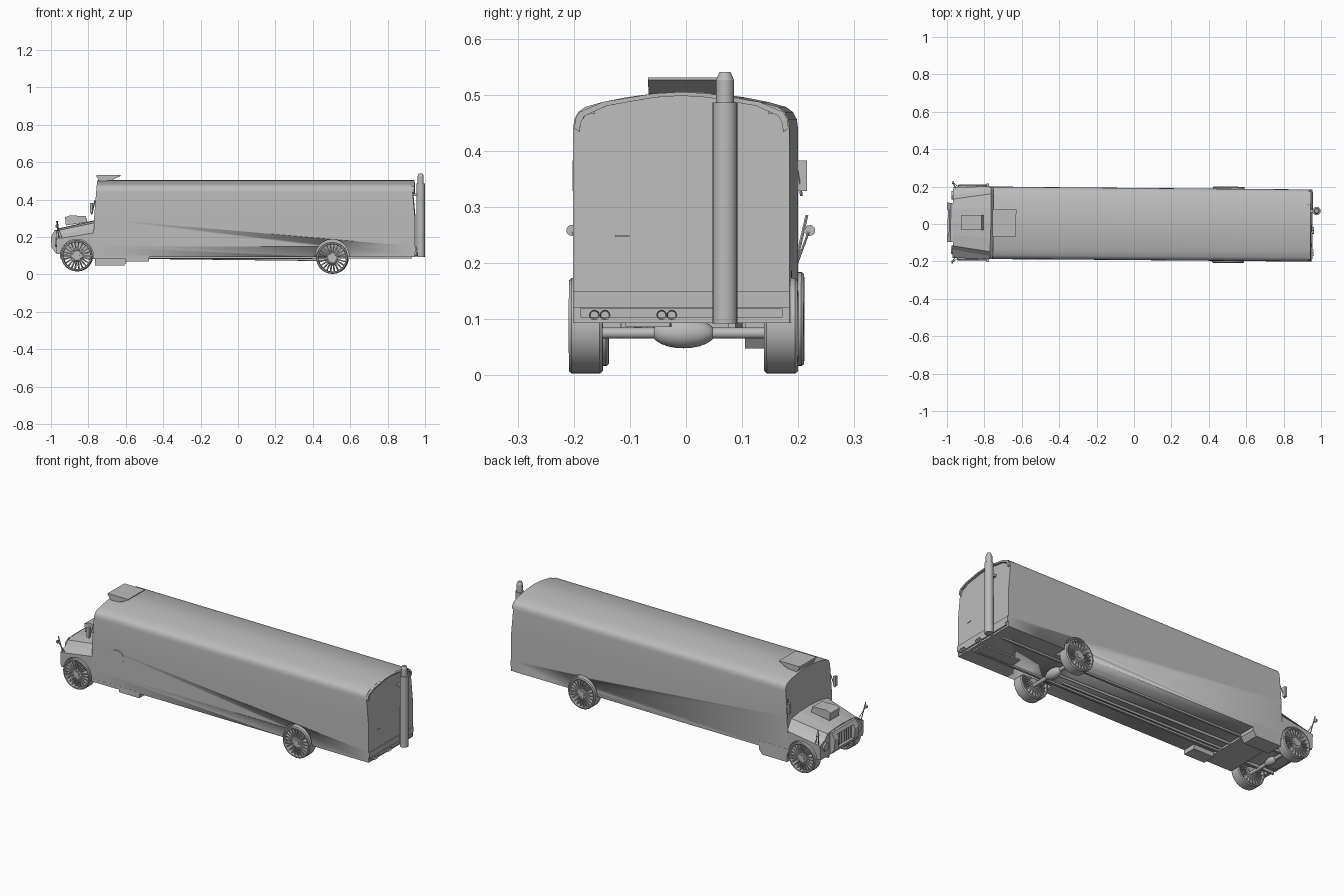
import bpy, bmesh, math
from mathutils import Vector, Matrix

if "Cube" in bpy.data.objects:
    bpy.data.objects.remove(bpy.data.objects["Cube"])

grey = bpy.data.materials.new("plain_grey")
grey.diffuse_color = (0.5, 0.5, 0.5, 1)
grey.use_nodes = True
grey.node_tree.nodes["Principled BSDF"].inputs["Base Color"].default_value = grey.diffuse_color
parts = []


def finish(name, bm, smooth=False):
    bmesh.ops.recalc_face_normals(bm, faces=bm.faces)
    me = bpy.data.meshes.new(name)
    bm.to_mesh(me)
    bm.free()
    ob = bpy.data.objects.new(name, me)
    bpy.context.collection.objects.link(ob)
    me.materials.append(grey)
    if smooth:
        bpy.ops.object.select_all(action='DESELECT')
        bpy.context.view_layer.objects.active = ob
        ob.select_set(True)
        bpy.ops.object.shade_smooth_by_angle(angle=math.radians(35))
    parts.append(ob)
    return ob


def add_box(bm, x, y, z):
    m = Matrix.Translation(((x[0] + x[1]) / 2, (y[0] + y[1]) / 2, (z[0] + z[1]) / 2))
    bmesh.ops.create_cube(bm, size=1, matrix=m @ Matrix.Diagonal((x[1] - x[0], y[1] - y[0], z[1] - z[0], 1)))


def box(name, x, y, z):
    bm = bmesh.new()
    add_box(bm, x, y, z)
    return finish(name, bm)


def add_rod(bm, a, b, r1, r2=None, n=12):
    a, b = Vector(a), Vector(b)
    rot = (b - a).to_track_quat('Z', 'Y').to_matrix().to_4x4()
    bmesh.ops.create_cone(bm, cap_ends=True, segments=n, radius1=r1, radius2=r1 if r2 is None else r2,
                          depth=(b - a).length, matrix=Matrix.Translation((a + b) / 2) @ rot)


def rod(name, a, b, r1, r2=None, n=16):
    bm = bmesh.new()
    add_rod(bm, a, b, r1, r2, n)
    return finish(name, bm, True)


def loft(name, rings, smooth=False):
    """Skin equal-length point rings and cap both ends."""
    bm = bmesh.new()
    vs = [[bm.verts.new(p) for p in ring] for ring in rings]
    n = len(vs[0])
    for a, b in zip(vs, vs[1:]):
        for i in range(n):
            bm.faces.new((a[i], a[(i + 1) % n], b[(i + 1) % n], b[i]))
    bm.faces.new(vs[0])
    bm.faces.new(vs[-1])
    return finish(name, bm, smooth)


def side_prism(name, xz, y0, y1):
    return loft(name, [[(x, y, z) for x, z in xz] for y in (y0, y1)])


def mirrored(half):
    return half + [(-y, z) for y, z in reversed(half) if y > 0]


# body shell: arched section, ends leaning slightly inwards towards the roof
section = mirrored([(.193, .093), (.193, .15), (.193, .30), (.193, .44), (.191, .456), (.184, .469), (.172, .478),
                    (.14, .487), (.10, .495), (.05, .502), (0, .505)])
body = loft("body_shell", [
    [(-.772 + .02 * max(0, z - .25) / .25, y, z) for y, z in section],
    [(.948 - .018 * max(0, z - .30) / .20, y, z) for y, z in section]], True)
# thin roof rim past the rear wall
rim = mirrored([(.191, .44), (.189, .456), (.182, .469), (.14, .487), (.05, .502), (0, .505)])
loft("rear_roof_rim", [[(x, y, z) for y, z in rim + [(y * .95, z - .007) for y, z in reversed(rim)]]
                       for x in (.925, .944)])

# engine hood with fenders
front = mirrored([(.185, .11), (.190, .19), (.145, .21), (.125, .234), (.07, .241), (0, .244)])
back = mirrored([(.193, .093), (.193, .222), (.178, .25), (.155, .276), (.08, .287), (0, .290)])
hood = loft("hood", [[(-.968, y, z) for y, z in front], [(-.765, y, z) for y, z in back]])
side_prism("hood_scoop", [(-.92, .262), (-.925, .305), (-.90, .315), (-.815, .312), (-.805, .28)], -.04, .04)
side_prism("roof_hatch", [(-.757, .524), (-.74, .498), (-.68, .502), (-.63, .526), (-.63, .531), (-.757, .531)],
           -.073, .073)

# grille: surround, hollow centre and upright bars
prof = [(-.955, .237), (-.98, .235), (-1.0, .20), (-.996, .145), (-.975, .115), (-.955, .115)]
for s in (-1, 1):
    side_prism("grille_cheek", prof, s * .07, s * .105)
bm = bmesh.new()
for i in range(7):
    y = -.06 + i * .02
    add_box(bm, (-.982, -.96), (y - .003, y + .003), (.13, .225))
finish("grille_bars", bm)
side_prism("grille_top", [(-.955, .24), (-.98, .236), (-.99, .218), (-.955, .218)], -.07, .07)
side_prism("grille_bottom", [(-.955, .145), (-.996, .145), (-.975, .115), (-.955, .115)], -.07, .07)
for s in (-1, 1):
    rod("headlight", (-.96, s * .145, .17), (-.976, s * .145, .17), .025, .022)

# wheels: tyre band, hub and many blade spokes
def wheel(name, x, yc, z, w, r):
    bm = bmesh.new()
    n, ring = 36, []
    shape = [(r, -.42), (r, .42), (r - .004, .5), (r - .010, .5), (r - .012, .4), (r - .012, -.4),
             (r - .010, -.5), (r - .004, -.5)]
    for k in range(n):
        a = math.tau * k / n
        ring.append([bm.verts.new((x + q * math.cos(a), yc + t * w, z + q * math.sin(a))) for q, t in shape])
    for k in range(n):
        for j in range(8):
            bm.faces.new((ring[k][j], ring[k][(j + 1) % 8], ring[k - 1][(j + 1) % 8], ring[k - 1][j]))
    add_rod(bm, (x, yc - w * .46, z), (x, yc + w * .46, z), .016, n=20)
    for k in range(22):
        m = (Matrix.Translation((x, yc, z)) @ Matrix.Rotation(math.tau * k / 22, 4, 'Y')
             @ Matrix.Translation((r / 2, 0, 0)) @ Matrix.Diagonal((r - .02, w * .8, .006, 1)))
        bmesh.ops.create_cube(bm, size=1, matrix=m)
    finish(name, bm, True)


def wheel_well(target, x, z, s, r):
    cutter = rod("wheel_well_cutter", (x, s * .125, z), (x, s * .23, z), r, n=40)
    cutter.hide_render = True
    cutter.hide_viewport = True
    cutter.display_type = 'WIRE'
    mod = target.modifiers.new("wheel_well", 'BOOLEAN')
    mod.operation, mod.object, mod.solver = 'DIFFERENCE', cutter, 'EXACT'


for s in (-1, 1):
    wheel("front_wheel", -.86, s * .174, .100, .058, .084)
    wheel("rear_wheel", .505, s * .174, .088, .060, .085)
    wheel_well(hood, -.86, .100, s, .088)
    wheel_well(body, .505, .096, s, .091)

# axles with differential bulges, and the drive shaft
for name, x, z, r in (("rear", .505, .075, .027), ("front", -.86, .085, .020)):
    rod(name + "_axle", (x, -.16, z), (x, .16, z), .010)
    bm = bmesh.new()
    bmesh.ops.create_uvsphere(bm, u_segments=20, v_segments=12, radius=1,
                              matrix=Matrix.Translation((x, 0, z)) @ Matrix.Diagonal((r, r * 2.1, r, 1)))
    finish(name + "_differential", bm, True)
rod("drive_shaft", (-.70, 0, .092), (.49, 0, .078), .007)
rod("exhaust_pipe", (-.75, -.06, .088), (.40, -.06, .088), .006)
for s in (-1, 1):
    box("frame_rail", (-.95, .90), (s * .09 - .006, s * .09 + .006), (.084, .10))
box("rear_crossmember", (.70, .93), (-.10, -.02), (.086, .095))
box("engine_underside", (-.95, -.80), (-.07, .07), (.10, .13))

# stairwell and battery box below the floor
side_prism("stairwell", [(-.765, .12), (-.765, .048), (-.61, .048), (-.59, .075), (-.59, .12)], .10, .1935)
box("battery_box", (-.60, -.475), (-.1935, -.12), (.068, .10))
box("side_sill", (-.77, -.60), (-.1935, .10), (.082, .10))
rod("fuel_door", (-.61, -.192, .26), (-.61, -.195, .26), .040, n=10)

# rear bumper, twin tail pipes, panel seam and small fittings
box("rear_lower_panel", (.94, .953), (-.193, .193), (.12, .149))
box("rear_bumper", (.93, .955), (-.18, .18), (.103, .119))
for y in (-.155, -.136, -.035, -.017):
    bm = bmesh.new()
    add_rod(bm, (.92, y, .107), (.962, y, .107), .009)
    end = [f for f in bm.faces if f.normal.x > .9]
    bmesh.ops.inset_region(bm, faces=end, thickness=.003)
    bmesh.ops.translate(bm, verts=list({v for f in end for v in f.verts}), vec=(-.012, 0, 0))
    finish("tail_pipe", bm, True)
box("rear_handle", (.945, .951), (-.118, -.092), (.247, .25))
for s in (-1, 1):
    box("rear_marker", (.925, .940), (s * .16 - .006, s * .16 + .006), (.466, .472))

# tall exhaust stack with angled cap
sx, sy = .976, .078
rod("stack_sleeve", (sx, sy, .092), (sx, sy, .486), .022, n=24)
rod("stack_tip", (sx, sy, .48), (sx, sy, .526), .016, n=24)
rod("stack_cap", (sx, sy, .526), (sx, sy, .540), .016, .010, n=24)
for z in (.13, .42):
    box("stack_bracket", (.93, .965), (sy - .008, sy + .008), (z, z + .012))

# mirrors on the cab and on stalks at the fender corners
for s in (-1, 1):
    box("cab_mirror", (-.79, -.776), sorted((s * .192, s * .209)), (.328, .383))
    rod("cab_mirror_arm", (-.783, s * .199, .32), (-.765, s * .185, .395), .0025, n=6)
    rod("fender_mirror_stalk", (-.955, s * .185, .19), (-.968, s * .207, .285), .003, n=6)
    rod("fender_mirror_brace", (-.94, s * .19, .20), (-.965, s * .21, .255), .002, n=6)
    rod("fender_mirror", (-.965, s * .212, .258), (-.974, s * .212, .258), .010, .007, n=10)

# slight overall turn
for ob in parts:
    ob.matrix_world = Matrix.Rotation(math.radians(-.5), 4, 'Z') @ ob.matrix_world
